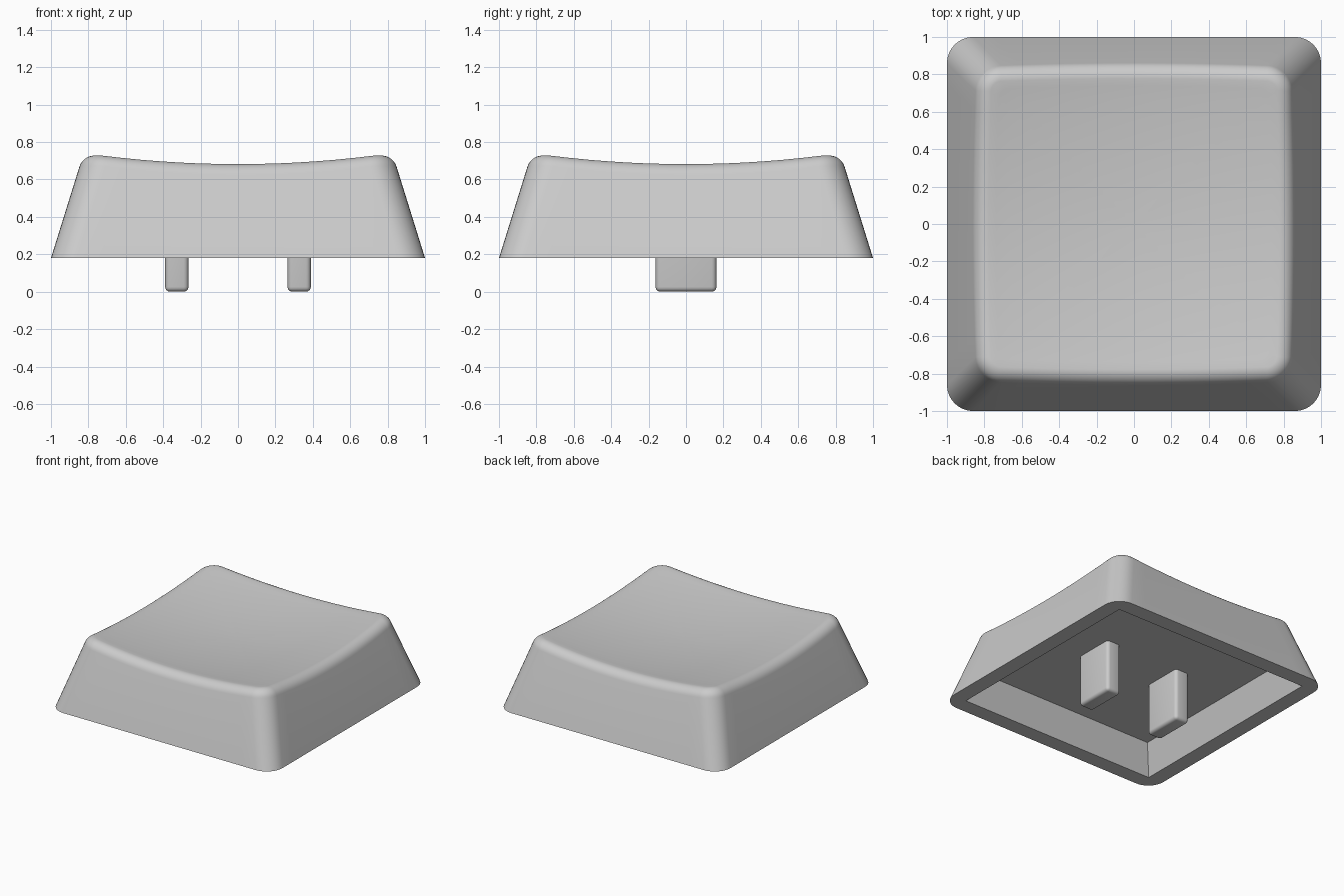
import bpy, bmesh, math

if "Cube" in bpy.data.objects:
    bpy.data.objects.remove(bpy.data.objects["Cube"])

grey = bpy.data.materials.new("light grey plastic")
grey.diffuse_color = (0.6, 0.6, 0.6, 1)
grey.use_nodes = True
grey.node_tree.nodes["Principled BSDF"].inputs["Base Color"].default_value = grey.diffuse_color

BASE, RIM_R, FILLET, TAPER = 0.18, 0.14, 0.08, math.radians(17.3)
EDGE, ARC = 14, 8


def dish(x, y):
    return 0.627 + 0.09 * (x * x + y * y)


def outline(k, i, half, radius):
    """Point i of side k of a rounded square: ARC corner steps, then EDGE straight steps."""
    c = half - radius
    if i <= ARC:
        a = math.pi / 2 * i / ARC
        x, y = c + radius * math.cos(a), c + radius * math.sin(a)
    else:
        x, y = c - 2 * c * (i - ARC) / EDGE, half
    for _ in range(k):
        x, y = -y, x
    return x, y


def finish(bm, name, angle):
    bmesh.ops.recalc_face_normals(bm, faces=bm.faces)
    mesh = bpy.data.meshes.new(name)
    bm.to_mesh(mesh)
    bm.free()
    mesh.materials.append(grey)
    obj = bpy.data.objects.new(name, mesh)
    bpy.context.collection.objects.link(obj)
    bpy.ops.object.select_all(action='DESELECT')
    bpy.context.view_layer.objects.active = obj
    obj.select_set(True)
    bpy.ops.object.shade_smooth_by_angle(angle=math.radians(angle))
    return obj


# Cap shell: one column of points per outline step, from rim up and over to the dish centre
bm = bmesh.new()
columns = []
for k in range(4):
    for i in range(ARC + EDGE):
        # centre line of the top edge fillet follows the dish and the sloping wall
        half, r = 0.77, RIM_R - FILLET
        for _ in range(6):
            zc = dish(*outline(k, i, half, r)) - FILLET
            half = 1 - (FILLET + (zc - BASE) * math.sin(TAPER)) / math.cos(TAPER)
        pts = [(*outline(k, i, 1, RIM_R), BASE)]
        for s in range(9):
            a = TAPER + (math.radians(95) - TAPER) * s / 8
            d = FILLET * math.cos(a)
            pts.append((*outline(k, i, half + d, r + d), zc + FILLET * math.sin(a)))
        for s in (0.94, 0.85, 0.7, 0.5, 0.3, 0.12):
            x, y = outline(k, i, half * s, r * s)
            pts.append((x, y, dish(x, y)))
        columns.append([bm.verts.new(p) for p in pts])
centre = bm.verts.new((0, 0, dish(0, 0)))
n = len(columns)
for c in range(n):
    a, b = columns[c], columns[(c + 1) % n]
    for j in range(len(a) - 1):
        bm.faces.new((a[j], b[j], b[j + 1], a[j + 1]))
    bm.faces.new((a[-1], b[-1], centre))

# Hollow underside: square opening, tapered inner walls and flat ceiling
signs = ((1, 1), (-1, 1), (-1, -1), (1, -1))
low = [bm.verts.new((0.875 * x, 0.875 * y, BASE)) for x, y in signs]
high = [bm.verts.new((0.80 * x, 0.80 * y, 0.415)) for x, y in signs]
bm.faces.new(high)
for k in range(4):
    m = (k + 1) % 4
    bm.faces.new((low[k], low[m], high[m], high[k]))
    start = k * (ARC + EDGE)
    mid = ARC // 2
    for j in range(start + mid, start + ARC + EDGE + mid):
        p, q = columns[j % n][0], columns[(j + 1) % n][0]
        if j < start + ARC:
            bm.faces.new((p, q, low[k]))
        elif j >= start + ARC + EDGE:
            bm.faces.new((p, q, low[m]))
    run = [columns[j % n][0] for j in range(start + ARC, start + ARC + EDGE + 1)]
    bm.faces.new(run + [low[m], low[k]])
finish(bm, "key_cap", 35)

# Two rounded mounting stems under the ceiling
for name, side in (("left_stem", -1), ("right_stem", 1)):
    bm = bmesh.new()
    bmesh.ops.create_cube(bm, size=1)
    for v in bm.verts:
        v.co = (0.327 * side + 0.125 * v.co.x, 0.326 * v.co.y, 0.2075 + 0.415 * v.co.z)
    edges = [e for e in bm.edges if min(v.co.z for v in e.verts) < 0.1]
    bmesh.ops.bevel(bm, geom=edges, offset=0.026, segments=4, profile=0.5, affect='EDGES')
    finish(bm, name, 40)
